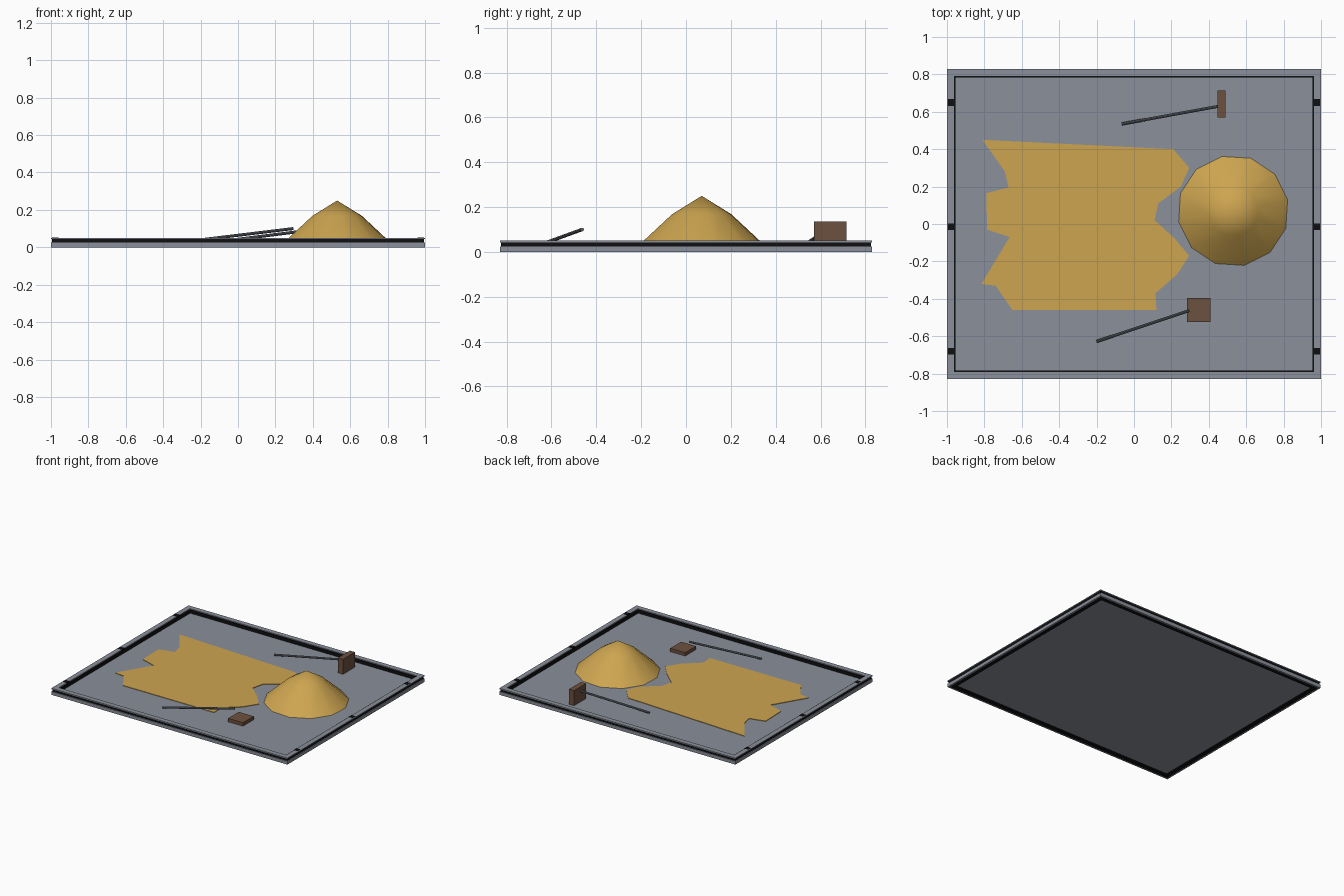
import bpy, bmesh, math
from mathutils import Vector

cube = bpy.data.objects.get("Cube")
if cube:
    bpy.data.objects.remove(cube, do_unlink=True)


def material(name, rgb):
    m = bpy.data.materials.new(name)
    m.use_nodes = True
    m.diffuse_color = (*rgb, 1)
    m.node_tree.nodes["Principled BSDF"].inputs["Base Color"].default_value = (*rgb, 1)
    return m


GREY = material("concrete grey", (0.255, 0.28, 0.325))
BLACK = material("black", (0.005, 0.005, 0.006))
SAND = material("sand", (0.61, 0.376, 0.08))
BROWN = material("brown", (0.15, 0.082, 0.05))
STEEL = material("steel grey", (0.13, 0.145, 0.17))

HALF_X, HALF_Y, FLOOR = 1.0, 0.83, 0.02


def finish(name, bm, mat):
    bmesh.ops.recalc_face_normals(bm, faces=bm.faces)
    me = bpy.data.meshes.new(name)
    bm.to_mesh(me)
    bm.free()
    me.materials.append(mat)
    ob = bpy.data.objects.new(name, me)
    bpy.context.collection.objects.link(ob)
    return ob


def box(name, low, high, mat):
    bm = bmesh.new()
    bmesh.ops.create_cube(bm, size=1)
    low, high = Vector(low), Vector(high)
    for v in bm.verts:
        v.co = (low + high) / 2 + v.co * (high - low)
    return finish(name, bm, mat)


def frame_ring(name, outer, inner, z0, z1, mat):
    """Rectangular ring lying between two insets from the tray's edge."""
    bm = bmesh.new()
    loops = []
    for inset, z in ((outer, z0), (outer, z1), (inner, z1), (inner, z0)):
        x, y = HALF_X - inset, HALF_Y - inset
        loops.append([bm.verts.new((sx * x, sy * y, z))
                      for sx, sy in ((-1, -1), (1, -1), (1, 1), (-1, 1))])
    for k in range(4):
        a, b = loops[k], loops[(k + 1) % 4]
        for i in range(4):
            j = (i + 1) % 4
            bm.faces.new((a[i], a[j], b[j], b[i]))
    return finish(name, bm, mat)


def rod(name, start, end, radius, mat):
    start, end = Vector(start), Vector(end)
    axis = end - start
    bm = bmesh.new()
    bmesh.ops.create_cone(bm, cap_ends=True, segments=8, radius1=radius,
                          radius2=radius, depth=axis.length)
    turn = axis.to_track_quat('Z', 'Y')
    for v in bm.verts:
        v.co = (start + end) / 2 + turn @ v.co
    return finish(name, bm, mat)


# Tray floor and layered frame
fx, fy = HALF_X - 0.03, HALF_Y - 0.03
box("tray_floor", (-fx, -fy, 0.008), (fx, fy, FLOOR), GREY)
frame_ring("frame_lower_band", 0, 0.012, 0, 0.025, GREY)
frame_ring("frame_channel", 0.006, 0.046, 0.001, 0.044, BLACK)
frame_ring("frame_top_rail", 0, 0.038, 0.043, 0.05, GREY)

# Clips along both side rails
for side, sx in (("right", -1), ("left", 1)):
    for i, y in enumerate((-0.68, -0.015, 0.65)):
        cx = sx * 0.977
        box(f"clip_{side}_{i + 1}", (cx - 0.017, y - 0.018, 0.04),
            (cx + 0.017, y + 0.018, 0.051), BLACK)

# Spread patch of sand with a ragged outline
outline = [(-0.81, 0.45), (-0.69, 0.28), (-0.67, 0.195), (-0.79, 0.165),
           (-0.785, -0.03), (-0.665, -0.07), (-0.815, -0.32), (-0.74, -0.33),
           (-0.65, -0.46), (0.12, -0.46), (0.115, -0.37), (0.23, -0.27),
           (0.295, -0.17), (0.22, -0.08), (0.11, 0.02), (0.13, 0.11),
           (0.25, 0.2), (0.295, 0.3), (0.21, 0.4)]
bm = bmesh.new()
patch = bm.faces.new([bm.verts.new((x, y, FLOOR)) for x, y in outline])
top = bmesh.ops.extrude_face_region(bm, geom=[patch])
for v in (g for g in top["geom"] if isinstance(g, bmesh.types.BMVert)):
    v.co.z += 0.004
finish("sand_patch", bm, SAND)

# Sand heap: twelve-sided, steeper below the middle ring
bm = bmesh.new()
SIDES = 12
rings = []
for r, z in ((0.297, FLOOR), (0.135, 0.168)):
    angles = [math.radians(11.5) + math.tau * i / SIDES for i in range(SIDES)]
    rings.append([bm.verts.new((0.53 + r * math.cos(a), 0.07 + r * math.sin(a), z))
                  for a in angles])
apex = bm.verts.new((0.53, 0.07, 0.25))
for i in range(SIDES):
    j = (i + 1) % SIDES
    bm.faces.new((rings[0][i], rings[0][j], rings[1][j], rings[1][i]))
    bm.faces.new((rings[1][i], rings[1][j], apex))
for f in bm.faces:
    f.smooth = True
bm.faces.new(rings[0][::-1])
finish("sand_heap", bm, SAND)

# Two tools: one head standing on edge, one lying flat
box("standing_tool_head", (0.447, 0.57, FLOOR), (0.49, 0.715, 0.135), BROWN)
rod("standing_tool_handle", (-0.065, 0.535, 0.035), (0.455, 0.63, 0.1), 0.008, STEEL)
box("flat_tool_head", (0.283, -0.525, FLOOR), (0.41, -0.395, 0.046), BROWN)
rod("flat_tool_handle", (-0.2, -0.628, 0.04), (0.295, -0.463, 0.1), 0.008, STEEL)
